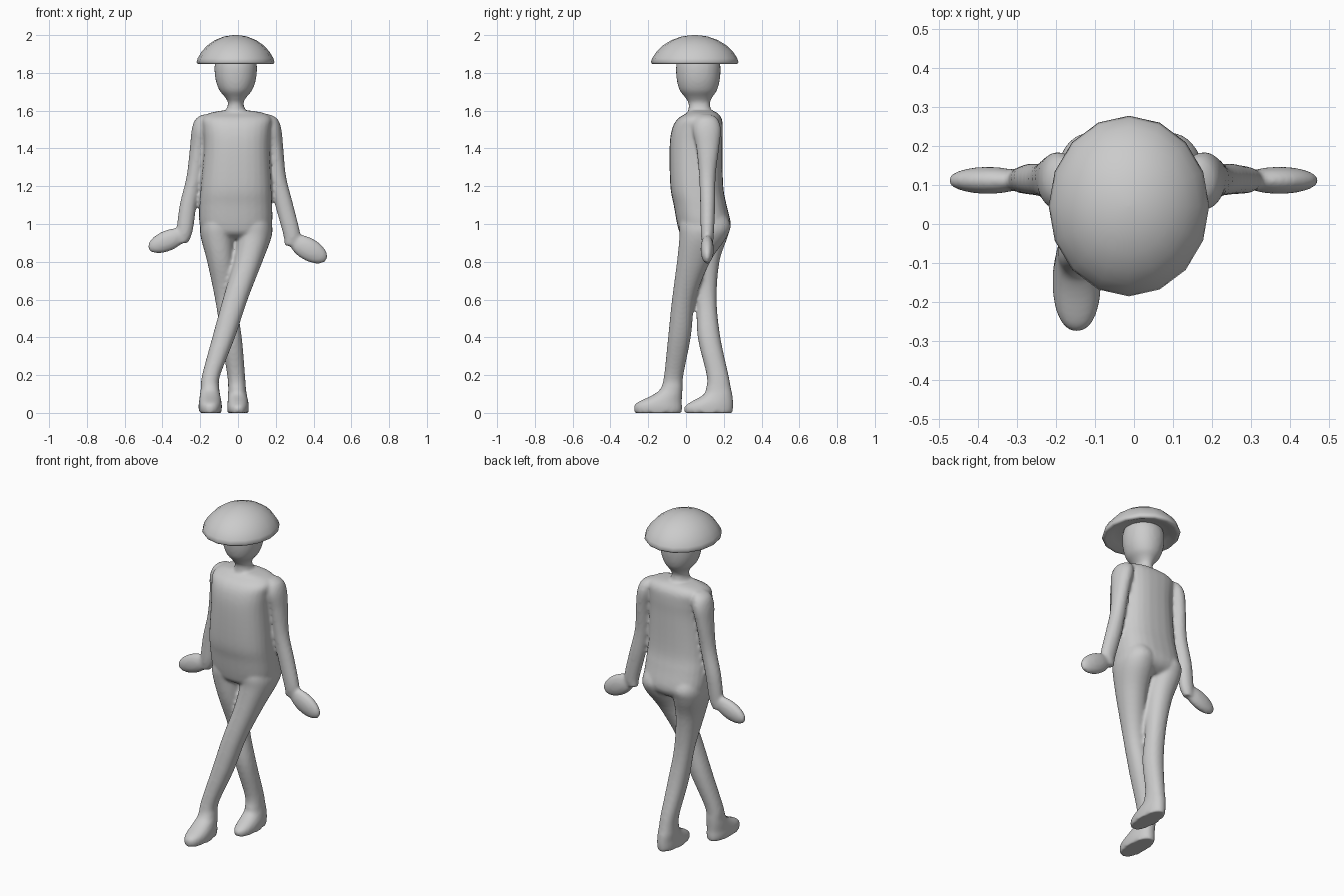
import bpy, bmesh, math
from mathutils import Matrix, Vector

N = 28


def spline(rows, steps=5):
    # Catmull-Rom through rows of (x, y, z, rx, ry)
    out = []
    for i in range(len(rows) - 1):
        p = [rows[max(0, min(len(rows) - 1, i + k))] for k in (-1, 0, 1, 2)]
        for s in range(steps):
            t = s / steps
            out.append([0.5 * (2 * b + (c - a) * t + (2 * a - 5 * b + 4 * c - d) * t * t
                               + (3 * b - a - 3 * c + d) * t ** 3)
                        for a, b, c, d in zip(*p)])
    return out + [list(rows[-1])]


def loft(bm, rows, power=2.0, smooth=True, n=N):
    # Closed tube through horizontal elliptical rings
    rings = []
    for x, y, z, rx, ry in (spline(rows) if smooth else rows):
        ring = []
        for k in range(n):
            a = 2 * math.pi * k / n + math.pi / 2
            c, s = math.cos(a), math.sin(a)
            ring.append(bm.verts.new((x + rx * math.copysign(abs(c) ** (2 / power), c),
                                      y + ry * math.copysign(abs(s) ** (2 / power), s), z)))
        rings.append(ring)
    for r, q in zip(rings, rings[1:]):
        for k in range(n):
            bm.faces.new((r[k], r[(k + 1) % n], q[(k + 1) % n], q[k]))
    bm.faces.new(rings[0][::-1])
    bm.faces.new(rings[-1])


def finish(bm, name):
    bmesh.ops.recalc_face_normals(bm, faces=bm.faces[:])
    me = bpy.data.meshes.new(name)
    bm.to_mesh(me)
    bm.free()
    for p in me.polygons:
        p.use_smooth = True
    ob = bpy.data.objects.new(name, me)
    bpy.context.collection.objects.link(ob)
    return ob


bm = bmesh.new()

# Torso
loft(bm, [(-.01, .095, .92, .09, .08), (-.012, .095, .95, .165, .125),
          (-.012, .095, 1.0, .192, .142), (-.012, .075, 1.1, .193, .14),
          (-.01, .057, 1.2, .187, .14), (-.006, .053, 1.4, .175, .14),
          (-.006, .06, 1.5, .18, .135), (-.006, .072, 1.555, .185, .118),
          (-.006, .085, 1.585, .15, .085), (-.01, .08, 1.6, .08, .06)], 2.5)

# Neck and head
loft(bm, [(-.012, .072, 1.55, .07, .065), (-.012, .072, 1.6, .052, .06),
          (-.012, .07, 1.64, .041, .057), (-.012, .067, 1.67, .056, .072),
          (-.012, .065, 1.71, .088, .1), (-.012, .065, 1.77, .108, .115),
          (-.012, .065, 1.84, .112, .117), (-.012, .065, 1.89, .1, .1)], 2.1)

# Front leg crossing over, with foot
loft(bm, [(-.147, -.147, 0, .058, .125), (-.147, -.148, .03, .062, .128),
          (-.147, -.14, .055, .06, .118), (-.148, -.098, .095, .054, .078),
          (-.148, -.076, .13, .049, .058), (-.142, -.065, .2, .048, .051),
          (-.076, -.035, .4, .06, .06), (-.015, -.012, .6, .066, .062),
          (.052, .04, .8, .077, .088), (.083, .09, .93, .094, .125),
          (.085, .1, 1.0, .095, .135), (.08, .09, 1.08, .08, .1)], 2.2)

# Back leg with foot
loft(bm, [(0, .12, 0, .055, .127), (0, .12, .03, .057, .13),
          (0, .135, .055, .055, .115), (-.003, .168, .095, .05, .078),
          (-.005, .172, .13, .047, .066), (-.01, .167, .2, .047, .058),
          (-.035, .122, .4, .055, .06), (-.065, .106, .6, .056, .056),
          (-.09, .085, .8, .073, .092), (-.107, .095, .93, .09, .125),
          (-.105, .1, 1.0, .095, .135), (-.1, .09, 1.08, .08, .1)], 2.2)

# Arms
loft(bm, [(.275, .115, .885, .03, .025), (.285, .113, .94, .045, .034),
          (.245, .115, 1.1, .048, .04), (.212, .113, 1.25, .043, .044),
          (.195, .115, 1.4, .045, .06), (.178, .11, 1.5, .052, .075),
          (.165, .108, 1.555, .045, .06), (.15, .105, 1.58, .02, .03)])
loft(bm, [(-.295, .115, .9, .03, .025), (-.283, .113, .96, .043, .034),
          (-.264, .115, 1.1, .045, .04), (-.23, .113, 1.25, .043, .044),
          (-.21, .115, 1.4, .045, .06), (-.193, .11, 1.5, .052, .075),
          (-.18, .108, 1.555, .045, .06), (-.165, .105, 1.58, .02, .03)])

# Mitten hands
for x, z, ang, length, half in ((.373, .866, 30, .112, .06), (-.375, .911, -23, .11, .055)):
    m = (Matrix.Translation((x, .112, z)) @ Matrix.Rotation(math.radians(ang), 4, 'Y')
         @ Matrix.Diagonal((length, .035, half, 1)))
    bmesh.ops.create_uvsphere(bm, u_segments=24, v_segments=14, radius=1, matrix=m)

# Blend everything into one smooth body
body = finish(bm, "body")
rm = body.modifiers.new("blend", 'REMESH')
rm.mode = 'VOXEL'
rm.voxel_size = .009
rm.use_smooth_shade = True
sm = body.modifiers.new("soften", 'SMOOTH')
sm.factor = .5
sm.iterations = 6

# Domed hat with slightly hollow underside
bm = bmesh.new()
profile = [(.1, 1.872), (.15, 1.862), (.185, 1.848), (.2, 1.847), (.206, 1.857), (.2, 1.878),
           (.18, 1.912), (.15, 1.945), (.11, 1.973), (.06, 1.993), (.02, 1.999), (.002, 2.0)]
loft(bm, [(-.013, .046, z, r, r * 1.125) for r, z in profile], smooth=False, n=16)
finish(bm, "hat")
